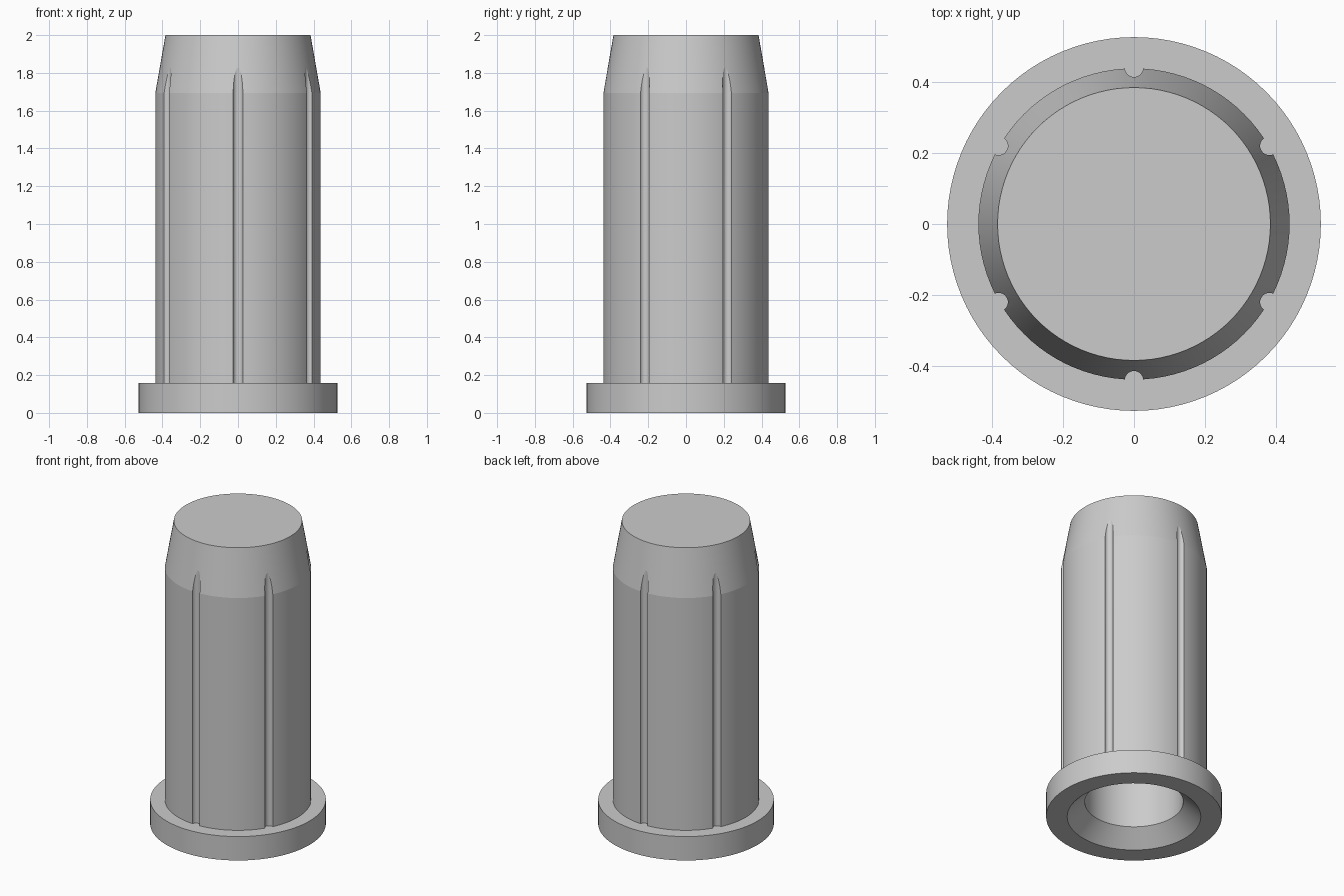
import bpy, bmesh, math
from mathutils import Matrix

if "Cube" in bpy.data.objects:
    bpy.data.objects.remove(bpy.data.objects["Cube"])

SEGMENTS = 96

grey = bpy.data.materials.new("grey")
grey.diffuse_color = (0.6, 0.6, 0.6, 1)
grey.use_nodes = True
grey.node_tree.nodes["Principled BSDF"].inputs["Base Color"].default_value = grey.diffuse_color


def finish(name, bm):
    mesh = bpy.data.meshes.new(name)
    bmesh.ops.recalc_face_normals(bm, faces=bm.faces)
    bm.to_mesh(mesh)
    bm.free()
    obj = bpy.data.objects.new(name, mesh)
    bpy.context.collection.objects.link(obj)
    mesh.materials.append(grey)
    return obj


def lathe(name, profile):
    """Revolve (radius, height) points; both ends are closed by flat discs."""
    bm = bmesh.new()
    rings = []
    for r, z in profile:
        rings.append([bm.verts.new((r * math.cos(a), r * math.sin(a), z))
                      for a in (2 * math.pi * i / SEGMENTS for i in range(SEGMENTS))])
    for lower, upper in zip(rings, rings[1:]):
        for i in range(SEGMENTS):
            j = (i + 1) % SEGMENTS
            bm.faces.new((lower[i], lower[j], upper[j], upper[i]))
    bm.faces.new(rings[0])
    bm.faces.new(rings[-1])
    return finish(name, bm)


# Hollow plug: bore ceiling, bore, countersunk mouth, flange, barrel, tapered nose
plug = lathe("plug_body", [
    (0.295, 1.80), (0.295, 0.10), (0.40, 0.0), (0.526, 0.0), (0.526, 0.158),
    (0.438, 0.158), (0.438, 1.693), (0.384, 2.0)])

# Six round grooves down the barrel, running out in the taper
bm = bmesh.new()
for k in range(6):
    a = math.radians(30 + 60 * k)
    place = Matrix.Translation((0.44 * math.cos(a), 0.44 * math.sin(a), 1.158))
    bmesh.ops.create_cone(bm, cap_ends=True, segments=64, radius1=0.026,
                          radius2=0.026, depth=2.0, matrix=place)
cutter = finish("groove_cutter", bm)
cutter.hide_render = True
cutter.hide_viewport = False

cut = plug.modifiers.new("grooves", 'BOOLEAN')
cut.operation = 'DIFFERENCE'
cut.solver = 'EXACT'
cut.object = cutter
bpy.ops.object.select_all(action='DESELECT')
bpy.context.view_layer.objects.active = plug
plug.select_set(True)
bpy.ops.object.modifier_apply(modifier=cut.name)
bpy.data.objects.remove(cutter)

# Smooth round walls, crisp rims and shoulder
bpy.ops.object.shade_smooth_by_angle(angle=math.radians(8))
